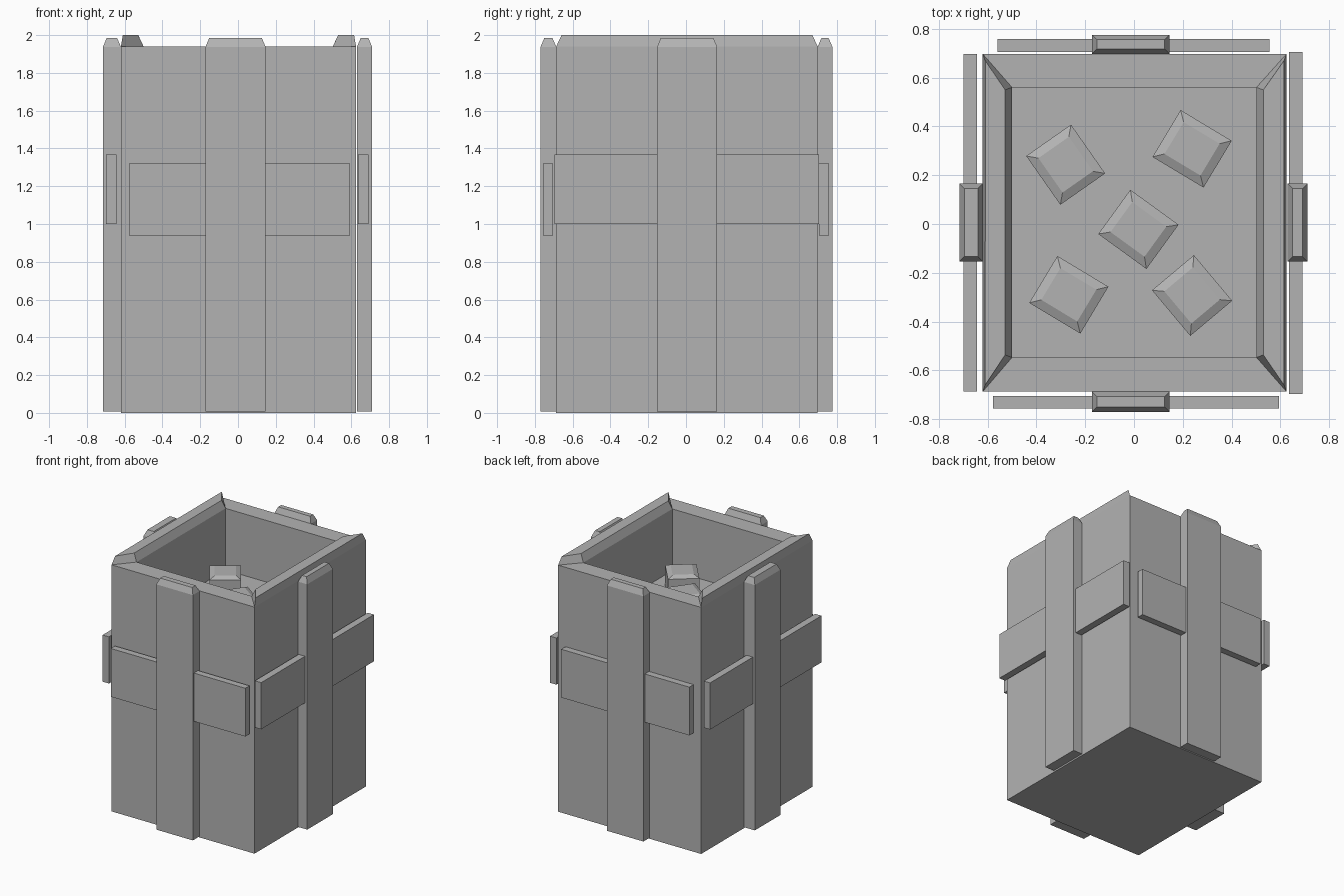
import bpy
import bmesh
import math
from mathutils import Matrix

default = bpy.data.objects.get("Cube")
if default:
    bpy.data.objects.remove(default, do_unlink=True)

grey = bpy.data.materials.new("plain_grey")
grey.use_nodes = True
grey.diffuse_color = (0.45, 0.45, 0.45, 1)
grey.node_tree.nodes["Principled BSDF"].inputs["Base Color"].default_value = (0.45, 0.45, 0.45, 1)


def finish(name, bm):
    bmesh.ops.recalc_face_normals(bm, faces=bm.faces)
    mesh = bpy.data.meshes.new(name)
    bm.to_mesh(mesh)
    bm.free()
    mesh.materials.append(grey)
    obj = bpy.data.objects.new(name, mesh)
    bpy.context.collection.objects.link(obj)
    return obj


def stack(rings):
    """Stitch rectangles (x0, x1, y0, y1, z) into a closed solid."""
    bm = bmesh.new()
    loops = [[bm.verts.new(p) for p in ((a, c, z), (b, c, z), (b, d, z), (a, d, z))]
             for a, b, c, d, z in rings]
    for low, high in zip(loops, loops[1:]):
        for i in range(4):
            j = (i + 1) % 4
            bm.faces.new((low[i], low[j], high[j], high[i]))
    bm.faces.new(loops[0][::-1])
    bm.faces.new(loops[-1])
    bmesh.ops.recalc_face_normals(bm, faces=bm.faces)
    return bm


def block(name, x, y, z, chamfer=0, drop=0):
    """Box with an optional chamfered top."""
    rings = [(*x, *y, z[0]), (*x, *y, z[1] - drop)]
    if chamfer:
        rings.append((x[0] + chamfer, x[1] - chamfer, y[0] + chamfer, y[1] - chamfer, z[1]))
    return finish(name, stack(rings))


# Hollow body: outer shell, flat rim and recessed floor
outer = (-0.62, 0.625, -0.687, 0.697)
inner = (-0.5, 0.502, -0.547, 0.56)
bm = stack([(*outer, 0), (*outer, 1.94), (*inner, 1.94), (*inner, 1.455)])

# Raised mitred ridges on the two side rims
side_rims = [f for f in bm.faces
             if f.normal.z > 0.9 and abs(f.calc_center_median().x) > 0.4]
bmesh.ops.inset_individual(bm, faces=side_rims, thickness=0.03, depth=0.06)
finish("body", bm)

# Upright ribs, one on the middle of each wall
ribs = {
    "front_rib": ((-0.172, 0.146), (-0.77, -0.687)),
    "back_rib": ((-0.172, 0.146), (0.697, 0.775)),
    "left_rib": ((0.63, 0.71), (-0.153, 0.165)),
    "right_rib": ((-0.715, -0.62), (-0.153, 0.165)),
}
for name, (x, y) in ribs.items():
    block(name, x, y, (0.008, 1.985), 0.02, 0.047)

# Horizontal bands standing just off the walls
bands = {
    "front_band": ((-0.577, 0.594), (-0.757, -0.705), (0.94, 1.32)),
    "back_band": ((-0.56, 0.556), (0.705, 0.758), (0.94, 1.32)),
    "left_band": ((0.635, 0.69), (-0.697, 0.705), (1.0, 1.367)),
    "right_band": ((-0.698, -0.643), (-0.687, 0.697), (1.0, 1.367)),
}
for name, extents in bands.items():
    block(name, *extents)

# Loose chamfered blocks on the recessed floor: centre and turn in degrees
blocks = [(-0.28, 0.243, -55), (0.238, 0.308, -31), (0.018, -0.022, -36),
          (-0.267, -0.29, -31), (0.238, -0.293, -50)]
for i, (x, y, turn) in enumerate(blocks):
    obj = block(f"loose_block_{i + 1}", (-0.122, 0.122), (-0.112, 0.112),
                (1.45, 1.632), 0.036, 0.018)
    obj.data.transform(Matrix.Translation((x, y, 0)) @ Matrix.Rotation(math.radians(turn), 4, "Z"))
